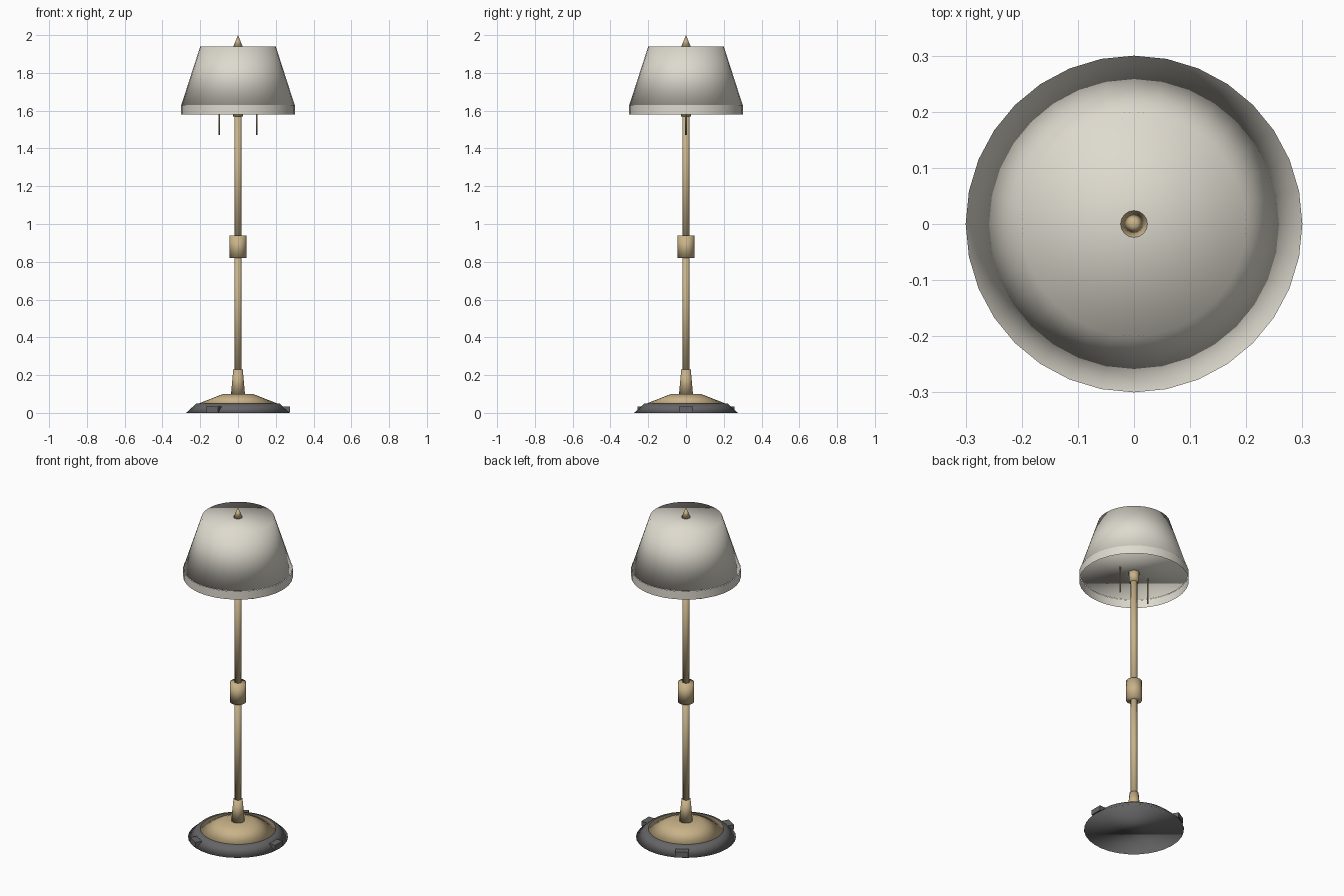
import bpy, math

if "Cube" in bpy.data.objects:
    bpy.data.objects.remove(bpy.data.objects["Cube"])


def material(name, rgb):
    m = bpy.data.materials.new(name)
    m.diffuse_color = (*rgb, 1)
    m.use_nodes = True
    m.node_tree.nodes["Principled BSDF"].inputs["Base Color"].default_value = m.diffuse_color
    return m


BRASS = material("warm_brass", (0.58, 0.45, 0.25))
CREAM = material("cream_fabric", (0.73, 0.70, 0.62))
DARK = material("dark_grey", (0.13, 0.13, 0.135))


def finish(name, mat, smooth=True):
    ob = bpy.context.object
    ob.name = name
    ob.data.materials.append(mat)
    if smooth:
        bpy.ops.object.shade_smooth()
    return ob


def tapered(name, mat, z0, z1, r0, r1, sides=24, x=0.0, cap='NGON'):
    """Round part running from z0 (radius r0) to z1 (radius r1)."""
    bpy.ops.mesh.primitive_cone_add(vertices=sides, radius1=r0, radius2=r1, depth=z1 - z0,
                                    end_fill_type=cap, location=(x, 0, (z0 + z1) / 2))
    return finish(name, mat)


# Base: dark weighted plate, brass dome, neck
tapered("base_plate", DARK, 0.0, 0.05, 0.275, 0.22, 32)
tapered("base_dome", BRASS, 0.045, 0.10, 0.22, 0.08, 32)
tapered("base_neck", BRASS, 0.10, 0.23, 0.037, 0.025)

# Three small feet around the plate
for i in range(3):
    a = i * math.tau / 3
    bpy.ops.mesh.primitive_cube_add(size=1, location=(0.25 * math.cos(a), 0.25 * math.sin(a), 0.02),
                                    rotation=(0, 0, a))
    bpy.context.object.scale = (0.05, 0.072, 0.03)
    finish(f"foot_{i + 1}", DARK, smooth=False)

# Two-piece pole with joining collar and lamp socket
tapered("lower_pole", BRASS, 0.22, 0.90, 0.019, 0.019, 16)
tapered("upper_pole", BRASS, 0.90, 1.60, 0.019, 0.019, 16)
tapered("pole_collar", BRASS, 0.82, 0.94, 0.044, 0.044)
tapered("socket", BRASS, 1.57, 1.635, 0.027, 0.03)

# Shade, open rim band and finial
tapered("shade", CREAM, 1.63, 1.94, 0.30, 0.20, 32)
tapered("shade_rim", CREAM, 1.58, 1.63, 0.302, 0.302, 32, cap='NOTHING')
tapered("finial", BRASS, 1.94, 2.0, 0.024, 0.0, 16)

# Pull chains
for side, x in (("left", -0.1), ("right", 0.1)):
    tapered(f"pull_chain_{side}", BRASS, 1.47, 1.63, 0.004, 0.004, 8, x=x)
